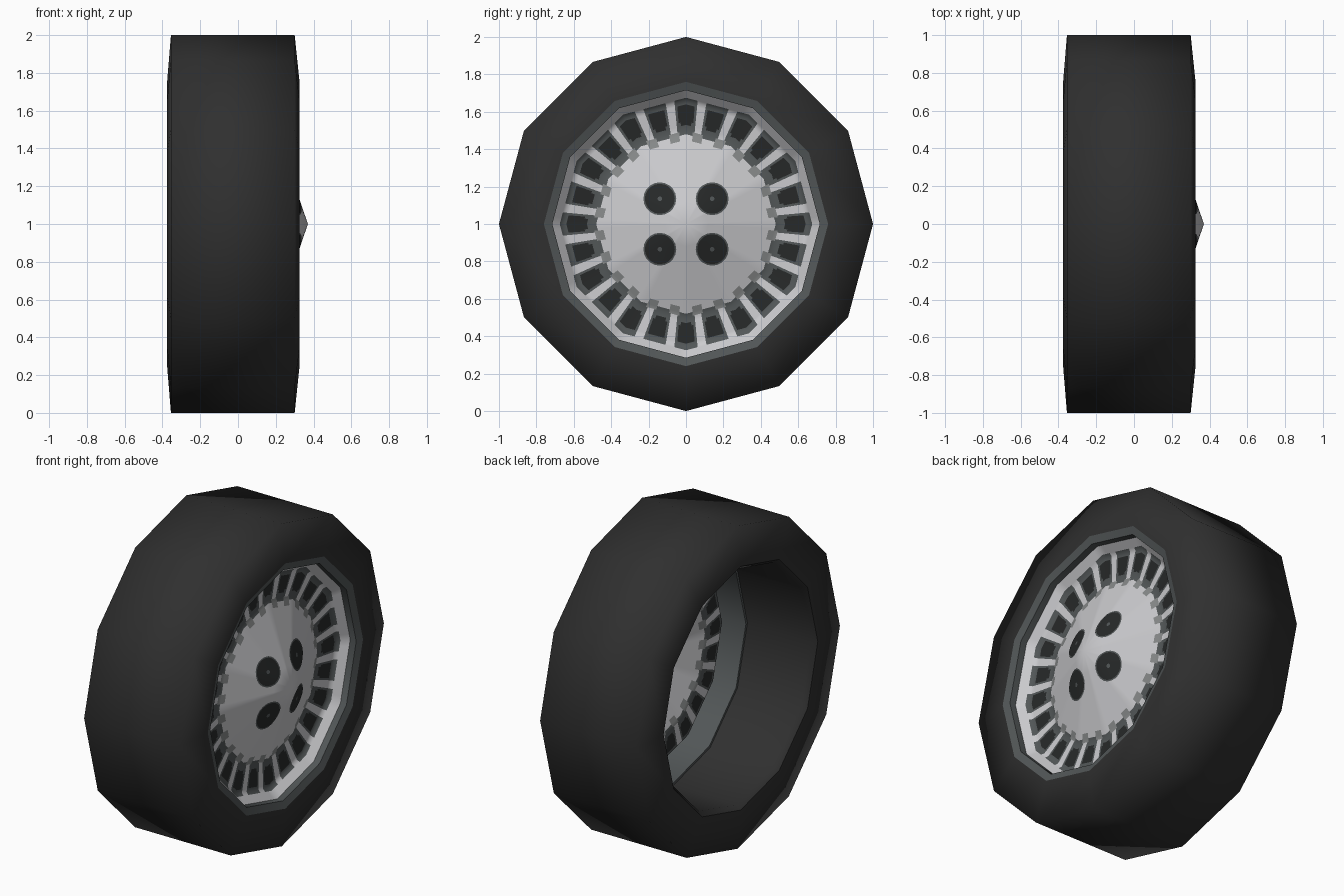
import bpy, bmesh, math

if "Cube" in bpy.data.objects:
    bpy.data.objects.remove(bpy.data.objects["Cube"])

SIDES = 12
STEP = 2 * math.pi / SIDES


def material(name, rgb):
    m = bpy.data.materials.new(name)
    m.diffuse_color = (*rgb, 1)
    m.use_nodes = True
    m.node_tree.nodes["Principled BSDF"].inputs["Base Color"].default_value = m.diffuse_color
    return m


RUBBER = material("black rubber", (0.029, 0.029, 0.029))
STEEL = material("dark steel", (0.085, 0.095, 0.097))
SILVER = material("silver", (0.60, 0.60, 0.62))
GREY = material("mid grey", (0.24, 0.25, 0.25))
RECESS = material("dark recess", (0.02, 0.022, 0.022))


def poly_scale(a):
    """Ratio of the 12-sided outline to its circumscribed circle at angle a."""
    return math.cos(STEP / 2) / math.cos(a % STEP - STEP / 2)


def finish(name, bm, mats, angle):
    me = bpy.data.meshes.new(name)
    bm.to_mesh(me)
    bm.free()
    ob = bpy.data.objects.new(name, me)
    bpy.context.collection.objects.link(ob)
    for m in mats:
        me.materials.append(m)
    bpy.ops.object.select_all(action='DESELECT')
    ob.select_set(True)
    bpy.context.view_layer.objects.active = ob
    bpy.ops.object.shade_smooth_by_angle(angle=math.radians(angle))
    return ob


def lathe(name, profile, mats, angle, angles=None, rule=None):
    """Spin (x, radius) points about the wheel axle as a 12-sided form."""
    angles = angles or [i * STEP for i in range(SIDES)]
    n = len(angles)
    bm = bmesh.new()
    rings = []
    for x, r in profile:
        if r == 0:
            rings.append([bm.verts.new((x, 0, 1))] * n)
            continue
        ring = []
        for a in angles:
            q = r * poly_scale(a)
            ring.append(bm.verts.new((x, q * math.sin(a), 1 + q * math.cos(a))))
        rings.append(ring)
    for i in range(len(rings) - 1):
        for j in range(n):
            k = (j + 1) % n
            vs = [rings[i][j], rings[i][k], rings[i + 1][k], rings[i + 1][j]]
            f = bm.faces.new(list(dict.fromkeys(vs)))
            if rule:
                mid_a = (angles[j] + (angles[k] if k else 2 * math.pi + angles[0])) / 2
                f.material_index = rule((profile[i][1] + profile[i + 1][1]) / 2, mid_a)
    return finish(name, bm, mats, angle)


# Tyre: tread with sidewalls, then the open inner wall
lathe("tyre", [(0.325, 0.76), (0.30, 1.0), (-0.355, 1.0), (-0.375, 0.755)], [RUBBER], 100)
lathe("tyre_inner_wall", [(-0.375, 0.755), (-0.345, 0.73), (0.31, 0.73)], [RUBBER], 40)

# Rim barrel and outer lip
lathe("rim", [(0.09, 0.73), (0.09, 0.715), (0.31, 0.715), (0.325, 0.76)], [STEEL], 40)


# Wheel disc: shallow cone in the middle, rising again to the rim
def disc_x(r):
    pts = [(0, 0.37), (0.5, 0.20), (0.66, 0.215), (0.716, 0.27)]
    for (r0, x0), (r1, x1) in zip(pts, pts[1:]):
        if r <= r1:
            return x0 + (x1 - x0) * (r - r0) / (r1 - r0)
    return pts[-1][1]


SLOTS = 24
SLOT = 2 * math.pi / SLOTS
EDGES = [-0.5, -0.36, -0.28, -0.2, 0, 0.2, 0.28, 0.36]


def disc_rule(r, a):
    u = abs((a / SLOT + 0.5) % 1 - 0.5)
    if 0.545 < r < 0.645 and u < 0.28 or 0.53 < r < 0.645 and u < 0.2:
        return 3                      # dark opening
    if 0.5 < r < 0.675 and u < 0.36 or 0.48 < r < 0.5 and u < 0.28:
        return 1                      # window surround
    if 0.45 < r < 0.5 and u > 0.28:
        return 2                      # notch at the foot of each spoke
    return 0


radii = [0, 0.12, 0.25, 0.36, 0.45, 0.48, 0.5, 0.53, 0.55, 0.64, 0.66, 0.675, 0.716]
lathe("wheel_disc", [(disc_x(r), r) for r in radii], [SILVER, STEEL, GREY, RECESS], 40,
      [(i + e) * SLOT for i in range(SLOTS) for e in EDGES], disc_rule)


# Bolt holes: thin plates that follow the cone, on its front and back
def bolt_hole(name, cy, cz, off):
    bm = bmesh.new()
    n = 20
    prev = None
    for ring, r in enumerate([0.012, 0.045, 0.08, 0.088]):
        cur = []
        for j in range(n):
            a = 2 * math.pi * j / n
            y, z = cy + r * math.sin(a), cz + r * math.cos(a)
            rho = math.hypot(y, z) / poly_scale(math.atan2(y, z))
            cur.append(bm.verts.new((disc_x(rho) + off, y, 1 + z)))
        if prev:
            for j in range(n):
                k = (j + 1) % n
                f = bm.faces.new((prev[j], prev[k], cur[k], cur[j]))
                f.material_index = 1 if ring == 3 else 0
        else:
            bm.faces.new(cur[::-1]).material_index = 1
        prev = cur
    if off < 0:
        bmesh.ops.reverse_faces(bm, faces=bm.faces[:])
    finish(name, bm, [RECESS, STEEL], 40)


for sy in (-1, 1):
    for sz in (-1, 1):
        bolt_hole("bolt_hole_front", sy * 0.14, sz * 0.135, 0.004)
        bolt_hole("bolt_hole_back", sy * 0.14, sz * 0.135, -0.004)
